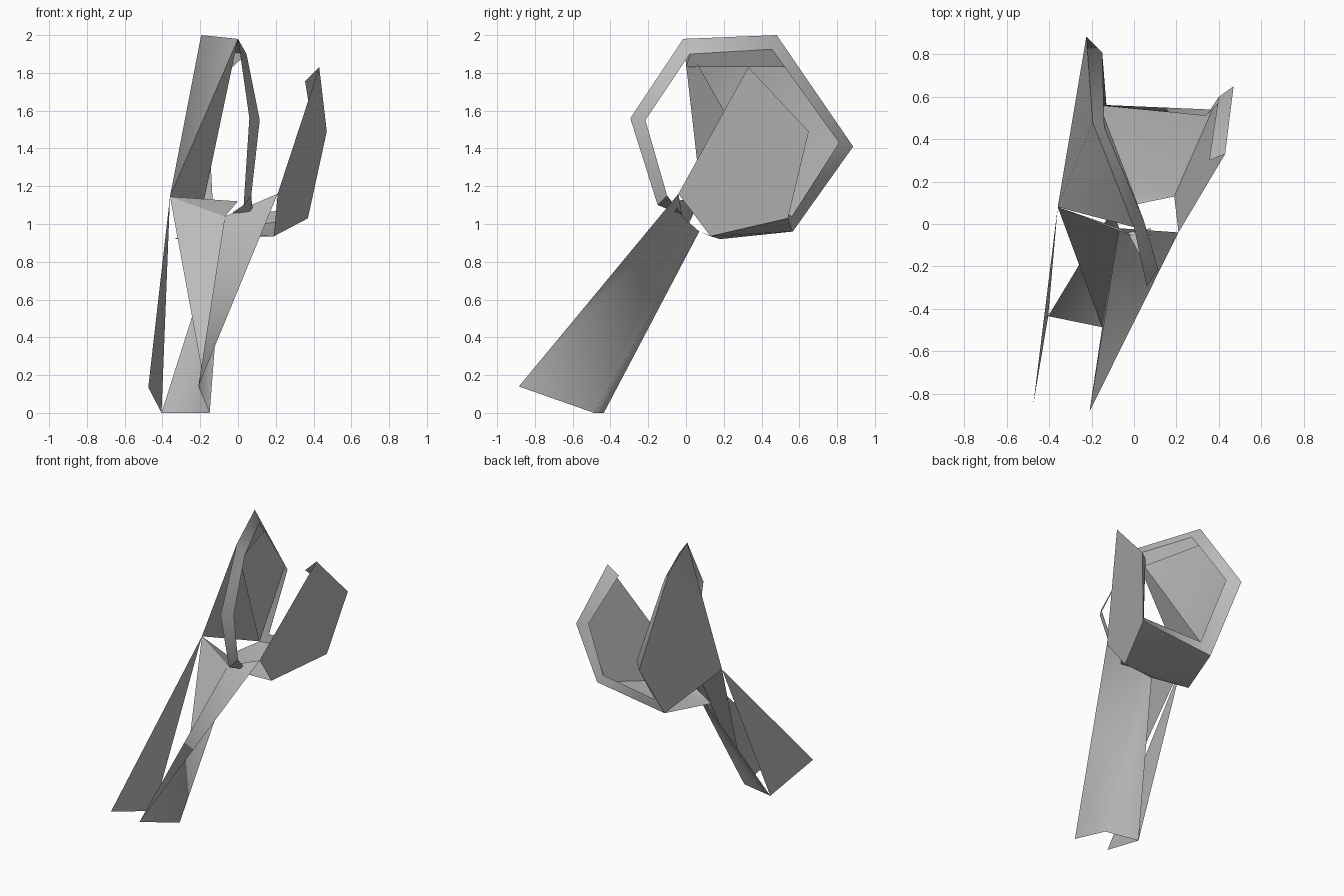
import bpy
import math

default_cube = bpy.data.objects.get("Cube")
if default_cube:
    bpy.data.objects.remove(default_cube, do_unlink=True)

# One plain grey finish for every sheet
grey = bpy.data.materials.new("plain_grey")
grey.use_nodes = True
grey.diffuse_color = (0.5, 0.5, 0.5, 1)
grey.node_tree.nodes["Principled BSDF"].inputs["Base Color"].default_value = grey.diffuse_color


def sheet(name, faces, smooth_angle=60):
    """Build a thin sheet from faces that list corner points."""
    points = []
    for face in faces:
        points += [p for p in face if p not in points]
    mesh = bpy.data.meshes.new(name)
    mesh.from_pydata(points, [], [[points.index(p) for p in f] for f in faces])
    mesh.update()
    mesh.materials.append(grey)
    obj = bpy.data.objects.new(name, mesh)
    bpy.context.collection.objects.link(obj)
    bpy.ops.object.select_all(action="DESELECT")
    obj.select_set(True)
    bpy.context.view_layer.objects.active = obj
    bpy.ops.object.shade_smooth_by_angle(angle=math.radians(smooth_angle))
    return obj


def strip(name, outer, inner):
    """Join two matching paths with a row of quads."""
    rows = list(zip(outer, inner))
    return sheet(name, [(a, b, d, c) for (a, b), (c, d) in zip(rows, rows[1:])], 80)


# Wrist corners
wrist_right = (-0.36, 0.08, 1.145)
wrist_left = (0.21, -0.04, 1.16)
wrist_middle = (-0.07, -0.02, 1.04)
wrist_under = (-0.10, 0.07, 0.96)
palm_heel_left = (0.19, 0.13, 0.935)
palm_heel_right = (-0.34, 0.18, 0.92)

# Flared cuff corners
cuff_top_right = (-0.475, -0.85, 0.135)
cuff_top_left = (-0.21, -0.885, 0.14)
cuff_low_right = (-0.405, -0.435, 0)
cuff_low_left = (-0.15, -0.487, 0)

# Outer rim corners, from the loop tip round to the left plate
loop_end = (0.03, -0.15, 1.10)
loop_bend = (0.06, -0.295, 1.56)
loop_top = (0, -0.015, 1.98)
right_top = (-0.195, 0.48, 2.0)
right_back = (-0.225, 0.885, 1.41)
right_low = (-0.215, 0.565, 0.96)
left_low = (0.37, 0.54, 1.03)
left_back = (0.47, 0.65, 1.49)
left_top = (0.43, 0.33, 1.83)

# Matching inner rim corners
loop_end_in = (0.07, -0.10, 1.15)
loop_bend_in = (0.115, -0.215, 1.55)
loop_top_in = (0.045, 0.02, 1.90)
right_top_in = (-0.14, 0.455, 1.925)
right_back_in = (-0.15, 0.81, 1.43)
right_low_in = (-0.13, 0.56, 1.04)
left_low_in = (0.34, 0.51, 1.08)
left_back_in = (0.40, 0.60, 1.49)
left_top_in = (0.355, 0.30, 1.755)

# Cuff panels
sheet("cuff_right_panel", [(wrist_right, cuff_top_right, cuff_low_right)])
sheet("cuff_shell", [
    (wrist_left, wrist_middle, cuff_top_left),
    (cuff_top_left, wrist_middle, cuff_low_left),
    (cuff_low_left, wrist_middle, wrist_under, cuff_low_right),
], 150)
sheet("cuff_inner_panel", [(wrist_right, cuff_low_left, wrist_middle)])

# Palm base
sheet("palm", [
    (palm_heel_left, left_low, right_low),
    (palm_heel_left, right_low, palm_heel_right),
    (palm_heel_left, palm_heel_right, wrist_under),
])

# Side plates
sheet("left_plate", [
    (wrist_left, left_top, left_back, left_low, palm_heel_left),
])
sheet("right_plate", [
    (wrist_right, loop_top, right_top),
    (wrist_right, right_top, right_back, right_low),
])
sheet("right_plate_wing", [(wrist_right, loop_top, right_low)])

# Lip hanging under the top bar of the rim
sheet("rim_lip", [
    (loop_top_in, right_top_in, (-0.15, 0.53, 1.83), (-0.03, 0, 1.83)),
])

# Angled rim that wraps the plates and forms the front loop
strip(
    "rim",
    [loop_end, loop_bend, loop_top, right_top, right_back, right_low,
     left_low, left_back, left_top],
    [loop_end_in, loop_bend_in, loop_top_in, right_top_in, right_back_in,
     right_low_in, left_low_in, left_back_in, left_top_in],
)

# Small tab that anchors the loop at the wrist
tab_tip = (0.08, -0.02, 1.05)
sheet("loop_tab", [
    (loop_end, loop_end_in, tab_tip, (-0.03, -0.04, 1.06)),
])
sheet("wrist_band", [(wrist_right, wrist_middle, (0, -0.06, 1.12))])
